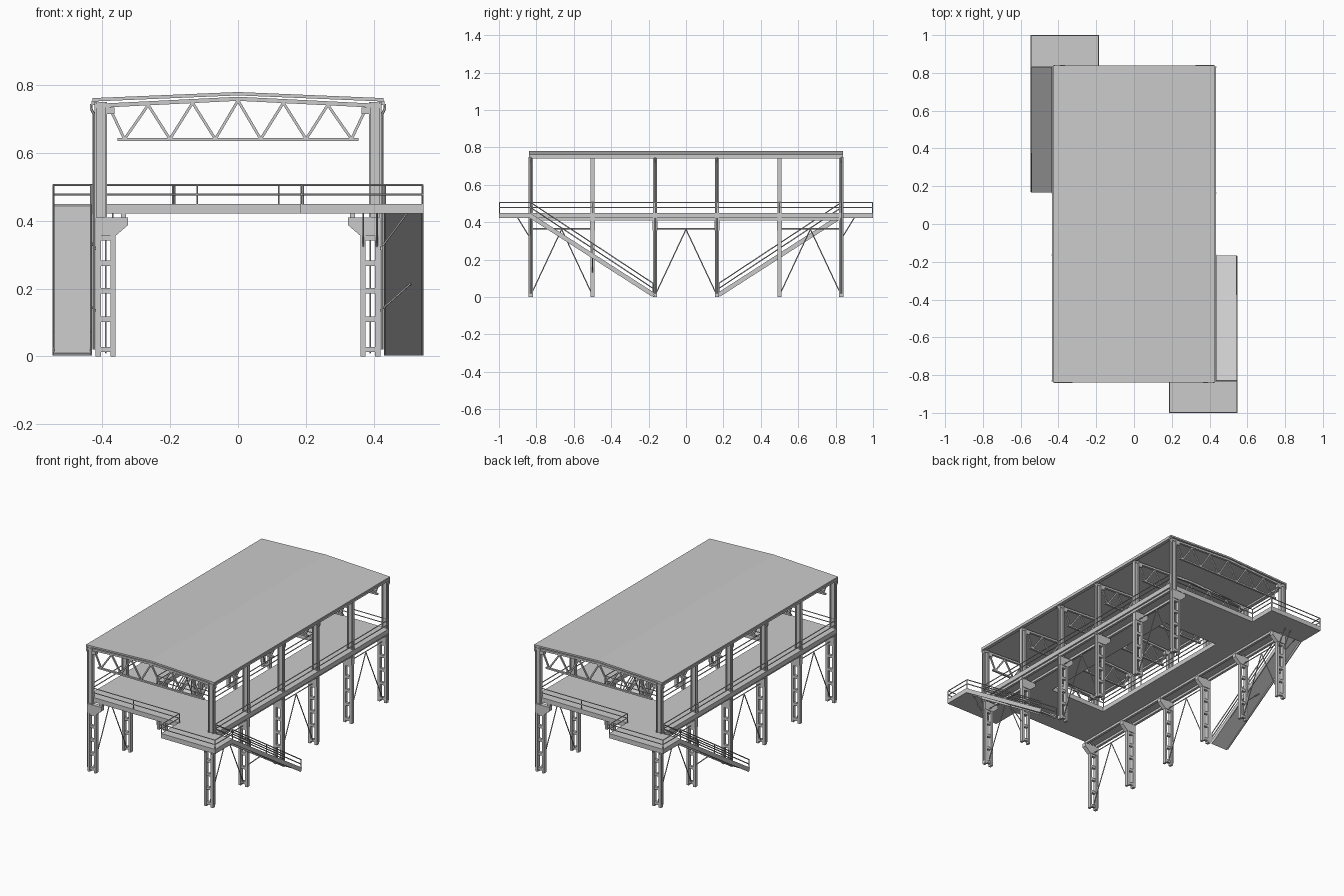
import bpy, bmesh, math
from mathutils import Vector, Matrix

if "Cube" in bpy.data.objects:
    bpy.data.objects.remove(bpy.data.objects["Cube"])

FRAMES = [-0.83, -0.5, -0.165, 0.165, 0.5, 0.83]


def finish(bm, name):
    bmesh.ops.recalc_face_normals(bm, faces=bm.faces[:])
    me = bpy.data.meshes.new(name)
    bm.to_mesh(me)
    bm.free()
    ob = bpy.data.objects.new(name, me)
    bpy.context.collection.objects.link(ob)
    return ob


def box(bm, a, b):
    a, b = Vector(a), Vector(b)
    d = b - a
    size = Matrix.Diagonal((abs(d.x), abs(d.y), abs(d.z), 1))
    bmesh.ops.create_cube(bm, size=1, matrix=Matrix.Translation((a + b) / 2) @ size)


def bar(bm, p, q, w, h=None):
    """Rectangular bar between two points, kept upright."""
    p, q = Vector(p), Vector(q)
    d = (q - p).normalized()
    side = d.cross(Vector((0, 0, 1)))
    side = side.normalized() if side.length > 1e-4 else Vector((1, 0, 0))
    up = side.cross(d)
    m = Matrix((side, d, up)).transposed().to_4x4()
    m = Matrix.Translation((p + q) / 2) @ m @ Matrix.Diagonal((w, (q - p).length, h or w, 1))
    bmesh.ops.create_cube(bm, size=1, matrix=m)


def rod(bm, p, q, r):
    """Six-sided round rod between two points."""
    p, q = Vector(p), Vector(q)
    m = Matrix.Translation((p + q) / 2) @ (q - p).to_track_quat('Z', 'Y').to_matrix().to_4x4()
    bmesh.ops.create_cone(bm, cap_ends=True, segments=6, radius1=r, radius2=r,
                          depth=(q - p).length, matrix=m)


def prism(bm, pts, y0, y1):
    """Extrude an x-z outline along y."""
    f = bm.faces.new([bm.verts.new((x, y0, z)) for x, z in pts])
    r = bmesh.ops.extrude_face_region(bm, geom=[f])
    vs = [v for v in r['geom'] if isinstance(v, bmesh.types.BMVert)]
    bmesh.ops.translate(bm, verts=vs, vec=(0, y1 - y0, 0))


def railing(bm, path, post_gap=0.34):
    """Two rails over a path of deck points, with posts."""
    for a, b in zip(path, path[1:]):
        a, b = Vector(a), Vector(b)
        for h in (0.028, 0.055):
            up = Vector((0, 0, h))
            rod(bm, a + up, b + up, 0.003)
        n = max(1, round((b - a).length / post_gap))
        for i in range(n + 1):
            p = a.lerp(b, i / n)
            rod(bm, p, p + Vector((0, 0, 0.055)), 0.003)


# laced lower columns, corbels and upper H columns
low, corbel, upper = bmesh.new(), bmesh.new(), bmesh.new()
for s in (1, -1):
    for y in FRAMES:
        for x0, x1 in ((0.362, 0.376), (0.404, 0.42)):
            box(low, (s * x0, y - 0.011, 0), (s * x1, y + 0.011, 0.36))
        for z in (0.02, 0.11, 0.193, 0.275, 0.35):
            box(low, (s * 0.37, y - 0.008, z - 0.008), (s * 0.41, y + 0.008, z + 0.008))
        prism(corbel, [(s * x, z) for x, z in ((0.42, 0.41), (0.325, 0.41), (0.325, 0.387),
              (0.362, 0.355), (0.42, 0.355))], y - 0.013, y + 0.013)
        for x in (0.39, 0.42):
            box(upper, (s * (x - 0.003), y - 0.011, 0.405), (s * (x + 0.003), y + 0.011, 0.75))
        box(upper, (s * 0.39, y - 0.004, 0.405), (s * 0.42, y + 0.004, 0.75))
        box(upper, (s * 0.365, y - 0.011, 0.715), (s * 0.392, y + 0.011, 0.735))
finish(low, "laced_lower_columns")
finish(corbel, "column_corbels")
finish(upper, "upper_columns")

# roof trusses
bm = bmesh.new()


def top_z(x):
    return 0.763 - 0.05 * abs(x)


for y in FRAMES:
    box(bm, (-0.355, y - 0.006, 0.635), (0.355, y + 0.006, 0.644))
    for s in (1, -1):
        bar(bm, (0, y, 0.76), (s * 0.42, y, top_z(0.42) - 0.003), 0.014, 0.012)
    bottoms = [-0.335 + 0.134 * i for i in range(6)]
    tops = [-0.38, -0.265, -0.134, 0, 0.134, 0.265, 0.38]
    for i, x in enumerate(bottoms):
        for t in (tops[i], tops[i + 1]):
            bar(bm, (x, y, 0.641), (t, y, top_z(t) - 0.008), 0.008)
finish(bm, "roof_trusses")

# roof sheet and eave beams
bm = bmesh.new()
prism(bm, [(-0.43, 0.752), (0, 0.77), (0.43, 0.752), (0.43, 0.762), (0, 0.78), (-0.43, 0.762)],
      -0.84, 0.84)
finish(bm, "roof_sheet")
bm = bmesh.new()
for s in (1, -1):
    box(bm, (s * 0.412, -0.835, 0.742), (s * 0.433, 0.835, 0.754))
finish(bm, "eave_beams")

# rain pipes
bm = bmesh.new()
for s in (1, -1):
    for y in (-0.83, -0.165, 0.165, 0.83):
        pts = [(0.433, 0.745), (0.433, 0.73), (0.426, 0.715), (0.426, 0.02)]
        for (xa, za), (xb, zb) in zip(pts, pts[1:]):
            rod(bm, (s * xa, y, za), (s * xb, y, zb), 0.004)
finish(bm, "rain_pipes")

# ring-shaped gallery deck with its girders
bm = bmesh.new()
for s in (1, -1):
    box(bm, (s * 0.19, -0.83, 0.422), (s * 0.43, 0.83, 0.45))
    box(bm, (-0.19, s * 0.5, 0.422), (0.19, s * 0.83, 0.45))
finish(bm, "gallery_deck")
bm = bmesh.new()
for s in (1, -1):
    box(bm, (s * 0.33, -0.83, 0.408), (s * 0.345, 0.83, 0.424))
    box(bm, (s * 0.405, -0.83, 0.408), (s * 0.42, 0.83, 0.424))
finish(bm, "deck_girders")

# landings, ramps and their struts, repeated by a half turn
landing, ramp, strut, rails = (bmesh.new() for _ in range(4))
for s in (1, -1):
    def t(x, y, z):
        return (s * x, s * y, z)
    box(landing, t(0.185, -1, 0.422), t(0.547, -0.83, 0.45))
    bar(ramp, t(0.489, -0.83, 0.44), t(0.489, -0.17, 0.006), 0.11, 0.01)
    for x in (0.434, 0.544):
        bar(ramp, t(x, -0.835, 0.436), t(x, -0.175, 0.012), 0.006, 0.024)
        railing(rails, [t(x, -0.83, 0.45), t(x, -0.175, 0.018)], 0.4)
    for x in (0.41, 0.37):
        rod(strut, t(x, -0.83, 0.31), t(x, -0.9, 0.424), 0.003)
    rod(strut, t(0.415, -0.83, 0.31), t(0.5, -0.83, 0.424), 0.003)
    rod(strut, t(0.415, -0.5, 0.13), t(0.51, -0.5, 0.215), 0.003)
    # landing and outer deck railings
    railing(rails, [t(-0.428, -0.828, 0.45), t(0.187, -0.828, 0.45), t(0.187, -0.998, 0.45),
                    t(0.545, -0.998, 0.45), t(0.545, -0.83, 0.45)])
    railing(rails, [t(0.428, -0.828, 0.45), t(0.428, 0.828, 0.45)])
finish(landing, "end_landings")
finish(ramp, "access_ramps")
finish(strut, "landing_struts")

# inner railing around the opening
railing(rails, [(0.192, -0.498, 0.45), (0.192, 0.498, 0.45), (-0.192, 0.498, 0.45),
                (-0.192, -0.498, 0.45), (0.192, -0.498, 0.45)])
finish(rails, "railings")

# inverted-V wind bracing in every other bay
bm = bmesh.new()
for x in (-0.39, 0.39):
    for a, b in ((-0.83, -0.5), (-0.165, 0.165), (0.5, 0.83)):
        m = (a + b) / 2
        rod(bm, (x, a, 0.01), (x, m, 0.362), 0.003)
        rod(bm, (x, b, 0.01), (x, m, 0.362), 0.003)
        rod(bm, (x, a, 0.365), (x, b, 0.365), 0.003)
finish(bm, "wind_bracing")
